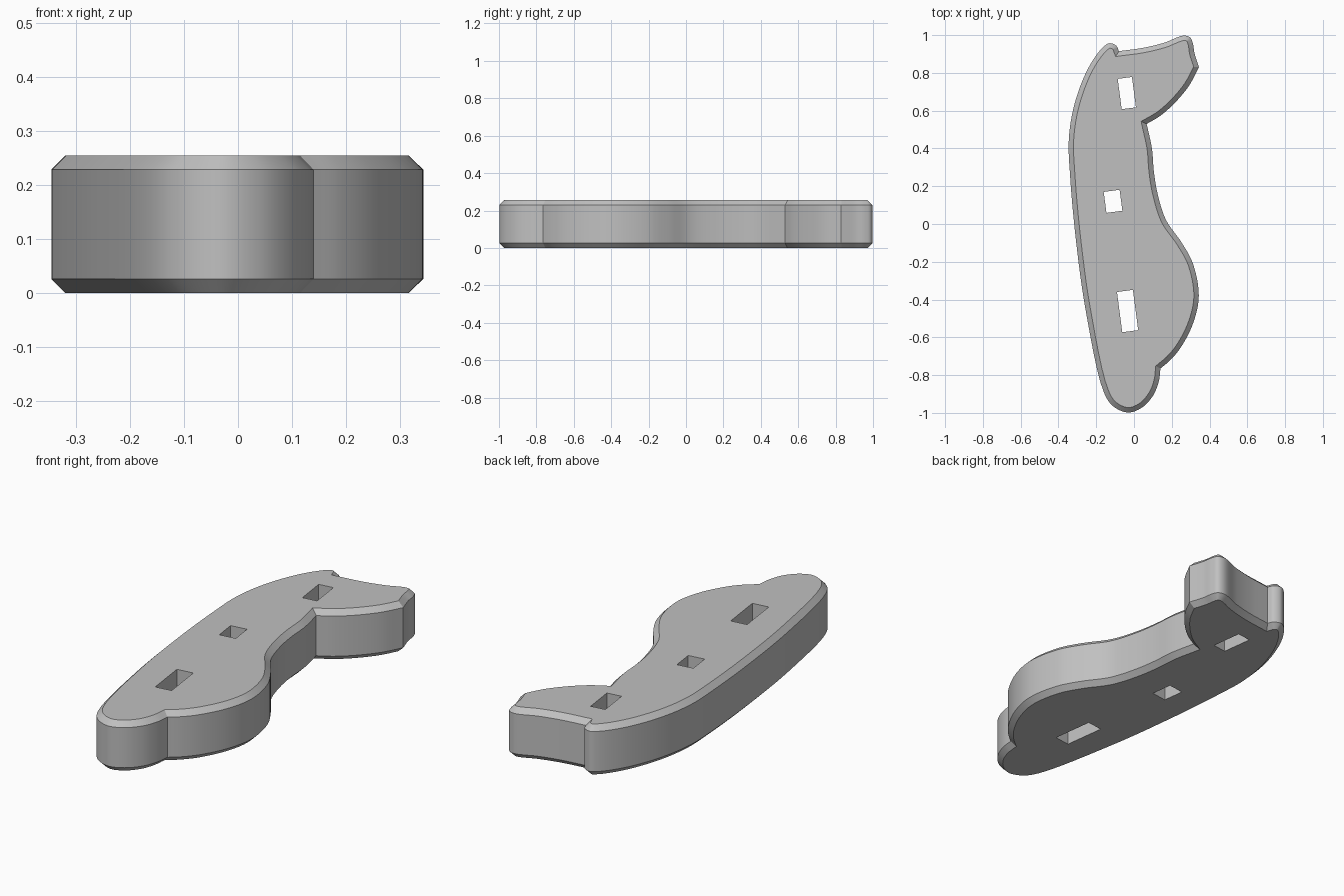
import bpy, bmesh, math
from mathutils import Vector

old = bpy.data.objects.get("Cube")
if old:
    bpy.data.objects.remove(old, do_unlink=True)

HEIGHT, CHAMFER, STEPS = 0.255, 0.026, 6

grey = bpy.data.materials.new("plain grey")
grey.use_nodes = True
colour = (0.53, 0.53, 0.53, 1)
grey.diffuse_color = colour
grey.node_tree.nodes["Principled BSDF"].inputs["Base Color"].default_value = colour

# Outline runs, clockwise; each run is a smooth curve between two sharp corners
RUNS = [
    # rounded foot, long left side and rounded top knob
    [(.14, -.765), (.132, -.83), (.103, -.905), (.045, -.97), (-.03, -.998), (-.11, -.965),
     (-.16, -.89), (-.257, -.45), (-.308, -.08), (-.338, .25), (-.345, .45), (-.315, .635),
     (-.245, .82), (-.17, .93), (-.13, .957), (-.093, .943), (-.08, .915)],
    # hollow top edge and rounded tip
    [(-.08, .915), (.05, .933), (.16, .96), (.26, .997), (.297, .988), (.312, .955),
     (.32, .905), (.344, .83)],
    # underside of the arm
    [(.344, .83), (.29, .73), (.21, .635), (.135, .57), (.067, .53)],
    # waist and belly
    [(.067, .53), (.095, .4), (.105, .28), (.125, .16), (.17, .02), (.25, -.095), (.312, -.21),
     (.343, -.38), (.315, -.52), (.25, -.65), (.193, -.72), (.14, -.765)],
]


def smooth_run(points):
    """Centripetal spline through the points, without the last one."""
    p = [Vector(q) for q in points]
    p = [2 * p[0] - p[1]] + p + [2 * p[-1] - p[-2]]
    out = []
    for a, b, c, d in zip(p, p[1:], p[2:], p[3:]):
        ta, tb, tc = ((v - u).length ** .5 for u, v in ((a, b), (b, c), (c, d)))
        m1 = (c - b) + tb * ((b - a) / ta - (c - a) / (ta + tb))
        m2 = (c - b) + tb * ((d - c) / tc - (d - b) / (tb + tc))
        for i in range(STEPS):
            t = i / STEPS
            out.append(b + m1 * t + (3 * (c - b) - 2 * m1 - m2) * t ** 2
                       + (2 * (b - c) + m1 + m2) * t ** 3)
    return out


def inset(points, width):
    """Move a clockwise outline inward with mitred corners."""
    out = []
    for i, p in enumerate(points):
        d1 = (p - points[i - 1]).normalized()
        d2 = (points[(i + 1) % len(points)] - p).normalized()
        n1, n2 = Vector((d1.y, -d1.x)), Vector((d2.y, -d2.x))
        out.append(p + (n1 + n2) * width / (1 + n1.dot(n2)))
    return out


def loft(name, rings):
    """Closed solid through stacked (outline, height) rings."""
    bm = bmesh.new()
    loops = [[bm.verts.new((p.x, p.y, z)) for p in pts] for pts, z in rings]
    bm.faces.new(loops[0])
    bm.faces.new(loops[-1])
    for lo, hi in zip(loops, loops[1:]):
        for i in range(len(lo)):
            bm.faces.new((lo[i - 1], lo[i], hi[i], hi[i - 1]))
    bmesh.ops.recalc_face_normals(bm, faces=bm.faces)
    mesh = bpy.data.meshes.new(name)
    bm.to_mesh(mesh)
    bm.free()
    mesh.materials.append(grey)
    obj = bpy.data.objects.new(name, mesh)
    bpy.context.collection.objects.link(obj)
    return obj


# Chamfered plate
outer = [p for run in RUNS for p in smooth_run(run)]
inner = inset(outer, CHAMFER)
plate = loft("contoured_plate", [(inner, 0), (outer, CHAMFER),
                                 (outer, HEIGHT - CHAMFER), (inner, HEIGHT)])
bpy.ops.object.select_all(action='DESELECT')
plate.select_set(True)
bpy.context.view_layer.objects.active = plate

# Tilted rectangular slots cut right through: centre x, y, width, length
for x, y, w, l in [(-.038, .693, .076, .162), (-.111, .12, .085, .112), (-.034, -.461, .085, .215)]:
    tilt = math.radians(7.5)
    right = Vector((math.cos(tilt), math.sin(tilt))) * w / 2
    up = Vector((-math.sin(tilt), math.cos(tilt))) * l / 2
    c = Vector((x, y))
    corners = [c - right - up, c - right + up, c + right + up, c + right - up]
    cutter = loft("slot_cutter", [(corners, -.1), (corners, HEIGHT + .1)])
    cutter.hide_render = True
    cut = plate.modifiers.new("slot", 'BOOLEAN')
    cut.operation, cut.solver, cut.object = 'DIFFERENCE', 'EXACT', cutter
    bpy.ops.object.modifier_apply(modifier=cut.name)
    bpy.data.objects.remove(cutter, do_unlink=True)

bpy.ops.object.shade_smooth_by_angle(angle=math.radians(28))
